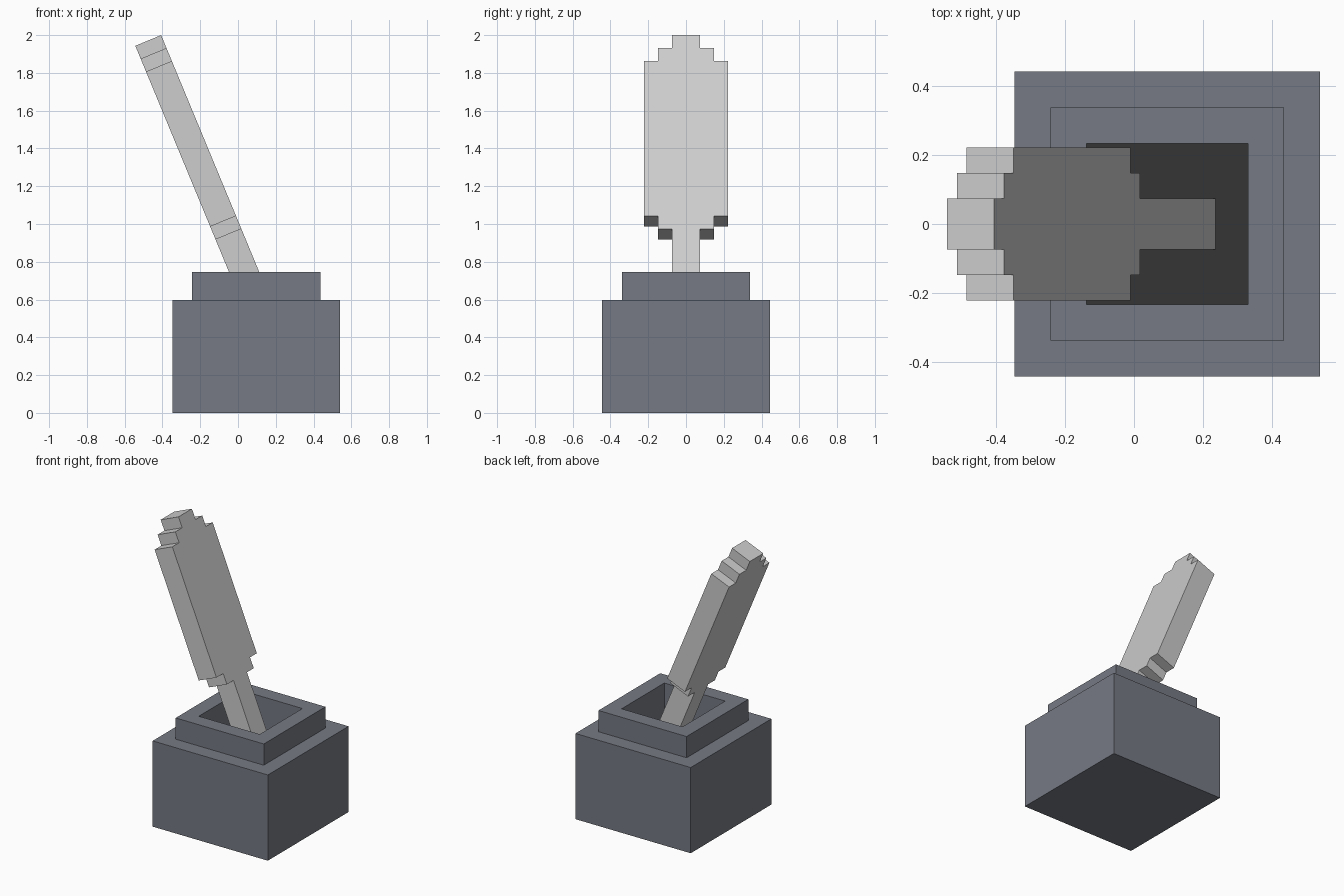
import bpy, bmesh, math
from mathutils import Vector

if "Cube" in bpy.data.objects:
    bpy.data.objects.remove(bpy.data.objects["Cube"])

U = 0.074          # module that all parts are multiples of
TILT = math.radians(-22.5)


def material(name, rgb):
    m = bpy.data.materials.new(name)
    m.use_nodes = True
    m.diffuse_color = (*rgb, 1)
    m.node_tree.nodes["Principled BSDF"].inputs["Base Color"].default_value = (*rgb, 1)
    return m


def finish(name, bm, mats):
    bmesh.ops.recalc_face_normals(bm, faces=bm.faces)
    mesh = bpy.data.meshes.new(name)
    bm.to_mesh(mesh)
    bm.free()
    for m in mats:
        mesh.materials.append(m)
    ob = bpy.data.objects.new(name, mesh)
    bpy.context.collection.objects.link(ob)
    return ob


slate = material("slate grey", (0.18, 0.193, 0.23))
dark = material("dark recess", (0.035, 0.035, 0.035))
pale = material("pale grey", (0.61, 0.61, 0.61))


# Housing: square block, raised collar, square recess with a dark floor
def push(bm, face, dz):
    """Extrude one face vertically and return the moved face."""
    face = bmesh.ops.extrude_discrete_faces(bm, faces=[face])["faces"][0]
    bmesh.ops.translate(bm, verts=face.verts, vec=(0, 0, dz))
    return face


bm = bmesh.new()
half = 6 * U
face = bm.faces.new([bm.verts.new((x * half, y * half, 0))
                     for x, y in ((-1, -1), (1, -1), (1, 1), (-1, 1))])
bottom = face.copy()
bottom.normal_flip()
bm.normal_update()
for height in (0.597, 0.148, -0.301):
    face = push(bm, face, height)
    if height > 0:
        bm.normal_update()
        bmesh.ops.inset_individual(bm, faces=[face], thickness=2 * U)
face.material_index = 1
bmesh.ops.remove_doubles(bm, verts=bm.verts, dist=0.0005)
housing = finish("housing", bm, [slate, dark])
housing.location.x = 0.097

# Lever: stepped paddle outline (half width, distance from tip) mirrored and thickened
steps = [(1, 0, 1), (2, 1, 2), (3, 2, 14), (2, 14, 15), (1, 15, 23.5)]
side = [(w * U, -d * U) for w, a, b in steps for d in (a, b)]
outline = side + [(-y, z) for y, z in reversed(side)]
bm = bmesh.new()
blade = bm.faces.new([bm.verts.new((0, y, z)) for y, z in outline])
back = bmesh.ops.extrude_face_region(bm, geom=[blade])["geom"]
bmesh.ops.translate(bm, verts=[v for v in back if isinstance(v, bmesh.types.BMVert)],
                    vec=Vector((-2 * U, 0, 0)))
lever = finish("lever", bm, [pale])
lever.location = (-0.407, 0, 2.0)
lever.rotation_euler.y = TILT
